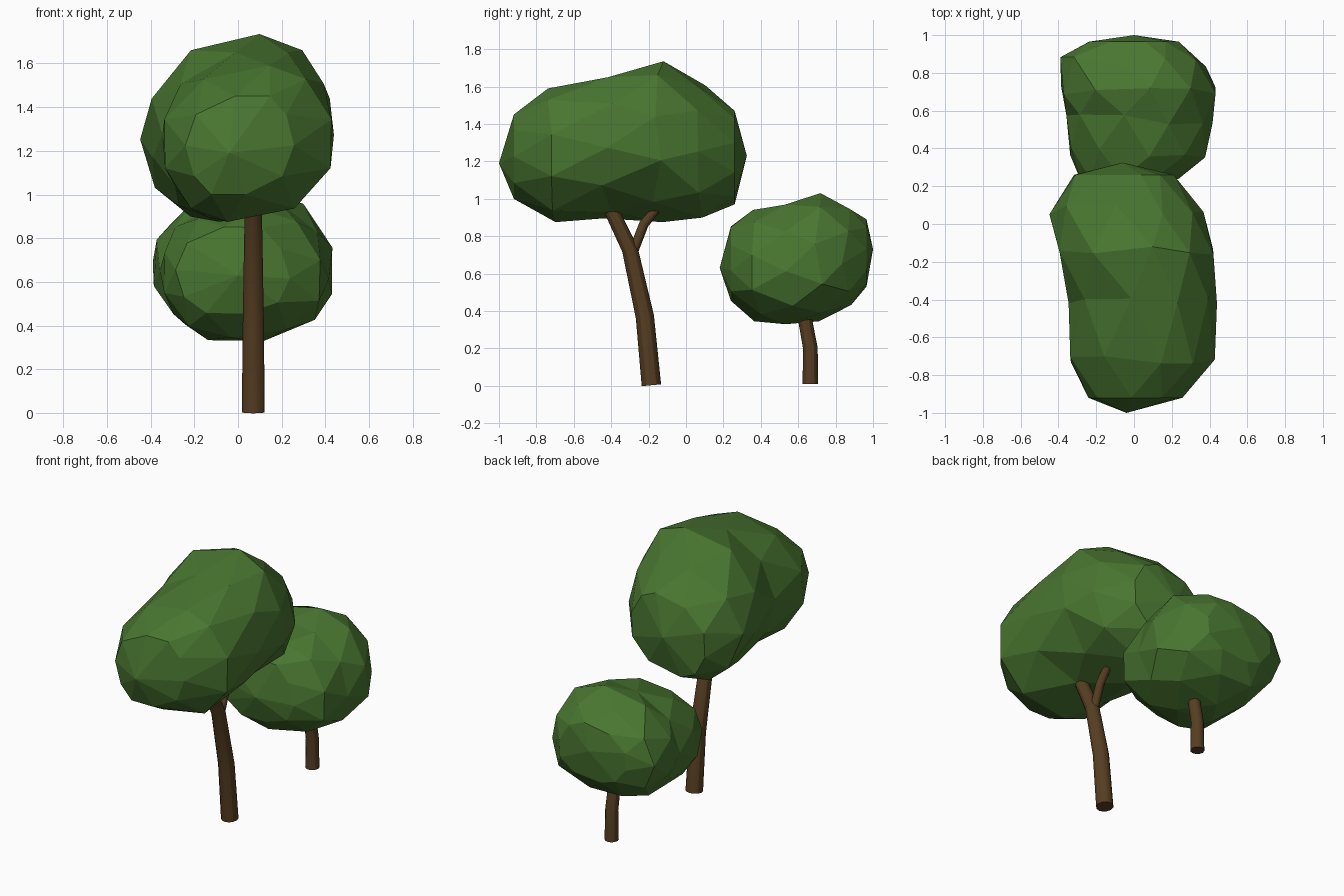
import bpy, bmesh, math, random

if "Cube" in bpy.data.objects:
    bpy.data.objects.remove(bpy.data.objects["Cube"])

random.seed(4)


def material(name, color):
    m = bpy.data.materials.new(name)
    m.diffuse_color = color
    m.use_nodes = True
    m.node_tree.nodes["Principled BSDF"].inputs["Base Color"].default_value = m.diffuse_color
    return m


LEAF = material("leaf_green", (0.066, 0.18, 0.03, 1))
BARK = material("bark_brown", (0.095, 0.048, 0.016, 1))


def crown(name, front, back, sections, skew, droop=0, lift=0, sides=10):
    """Faceted foliage lofted along y between two tips.
    Sections are (y, x0, x1, z0, z1)."""
    bm = bmesh.new()
    rings = []
    for i, (y, x0, x1, z0, z1) in enumerate(sections):
        ring = []
        for k in range(sides):
            a = 2 * math.pi * (k + 0.5 * (i % 2)) / sides
            c, s = math.cos(a), math.sin(a)
            f = (abs(c) ** 2.15 + abs(s) ** 2.15) ** (-1 / 2.15)
            x = (x0 + x1) / 2 + (x1 - x0) / 2 * c * f + skew * s * (1 - abs(c))
            z = (z0 + z1) / 2 + (z1 - z0) / 2 * s * f - droop * max(c, 0) ** 2
            # raised underside where the branches enter
            if s < -0.2 and c > 0.1 and abs(y + 0.28) < 0.2:
                z += lift
            inner = 0 < i < len(sections) - 1
            dy = random.uniform(-0.03, 0.03) if inner else 0
            ring.append(bm.verts.new((x + random.uniform(-0.007, 0.007), y + dy, z)))
        rings.append(ring)
    # join neighbouring staggered rings with triangles
    for i in range(len(rings) - 1):
        a, b = rings[i], rings[i + 1]
        for k in range(sides):
            n = (k + 1) % sides
            if i % 2 == 0:
                bm.faces.new((a[k], a[n], b[k]))
                bm.faces.new((a[n], b[n], b[k]))
            else:
                bm.faces.new((a[k], a[n], b[n]))
                bm.faces.new((a[k], b[n], b[k]))
    # pointed ends
    for tip, ring in ((front, rings[0]), (back, rings[-1])):
        t = bm.verts.new(tip)
        for k in range(sides):
            bm.faces.new((t, ring[k], ring[(k + 1) % sides]))
    bmesh.ops.recalc_face_normals(bm, faces=bm.faces)
    # merge nearly flat triangles into broader facets
    bmesh.ops.dissolve_limit(bm, angle_limit=math.radians(8),
                             verts=bm.verts, edges=bm.edges)
    me = bpy.data.meshes.new(name)
    bm.to_mesh(me)
    bm.free()
    me.materials.append(LEAF)
    ob = bpy.data.objects.new(name, me)
    bpy.context.collection.objects.link(ob)
    return ob


def limb(name, x, path):
    """Tapered round limb; path points are (y, z, radius)."""
    cu = bpy.data.curves.new(name, 'CURVE')
    cu.dimensions = '3D'
    cu.bevel_depth = 1
    cu.bevel_resolution = 4
    cu.use_fill_caps = True
    sp = cu.splines.new('POLY')
    sp.points.add(len(path) - 1)
    for p, (y, z, r) in zip(sp.points, path):
        p.co = (x, y, z, 1)
        p.radius = r
    cu.materials.append(BARK)
    ob = bpy.data.objects.new(name, cu)
    bpy.context.collection.objects.link(ob)
    bpy.ops.object.select_all(action='DESELECT')
    ob.select_set(True)
    bpy.context.view_layer.objects.active = ob
    bpy.ops.object.convert(target='MESH')
    bpy.ops.object.shade_smooth_by_angle()
    return ob


# large tree crown
crown("large_crown", (-0.04, -1.0, 1.19), (-0.06, 0.325, 1.23), [
    (-0.92, -0.24, 0.26, 0.99, 1.46),
    (-0.72, -0.35, 0.445, 0.875, 1.59),
    (-0.42, -0.345, 0.445, 0.88, 1.665),
    (-0.15, -0.41, 0.435, 0.875, 1.735),
    (0.08, -0.445, 0.37, 0.885, 1.62),
    (0.26, -0.32, 0.22, 0.97, 1.47),
], skew=0.09, lift=0.035)

# small tree crown
crown("small_crown", (0.0, 0.18, 0.63), (0.0, 1.0, 0.73), [
    (0.24, -0.28, 0.24, 0.45, 0.86),
    (0.38, -0.35, 0.39, 0.345, 0.94),
    (0.55, -0.36, 0.42, 0.32, 0.985),
    (0.70, -0.395, 0.445, 0.345, 1.03),
    (0.86, -0.385, 0.385, 0.425, 0.96),
    (0.965, -0.24, 0.24, 0.53, 0.89),
], skew=0.06, droop=0.04)

# trunks and branch
limb("large_trunk", 0.07, [(-0.185, 0.003, 0.052), (-0.22, 0.37, 0.049),
                           (-0.30, 0.73, 0.043), (-0.405, 0.95, 0.039)])
limb("large_branch", 0.07, [(-0.285, 0.71, 0.026), (-0.225, 0.865, 0.026),
                            (-0.15, 0.955, 0.023)])
limb("small_trunk", 0.07, [(0.665, 0.01, 0.042), (0.665, 0.2, 0.039),
                           (0.63, 0.39, 0.037)])
